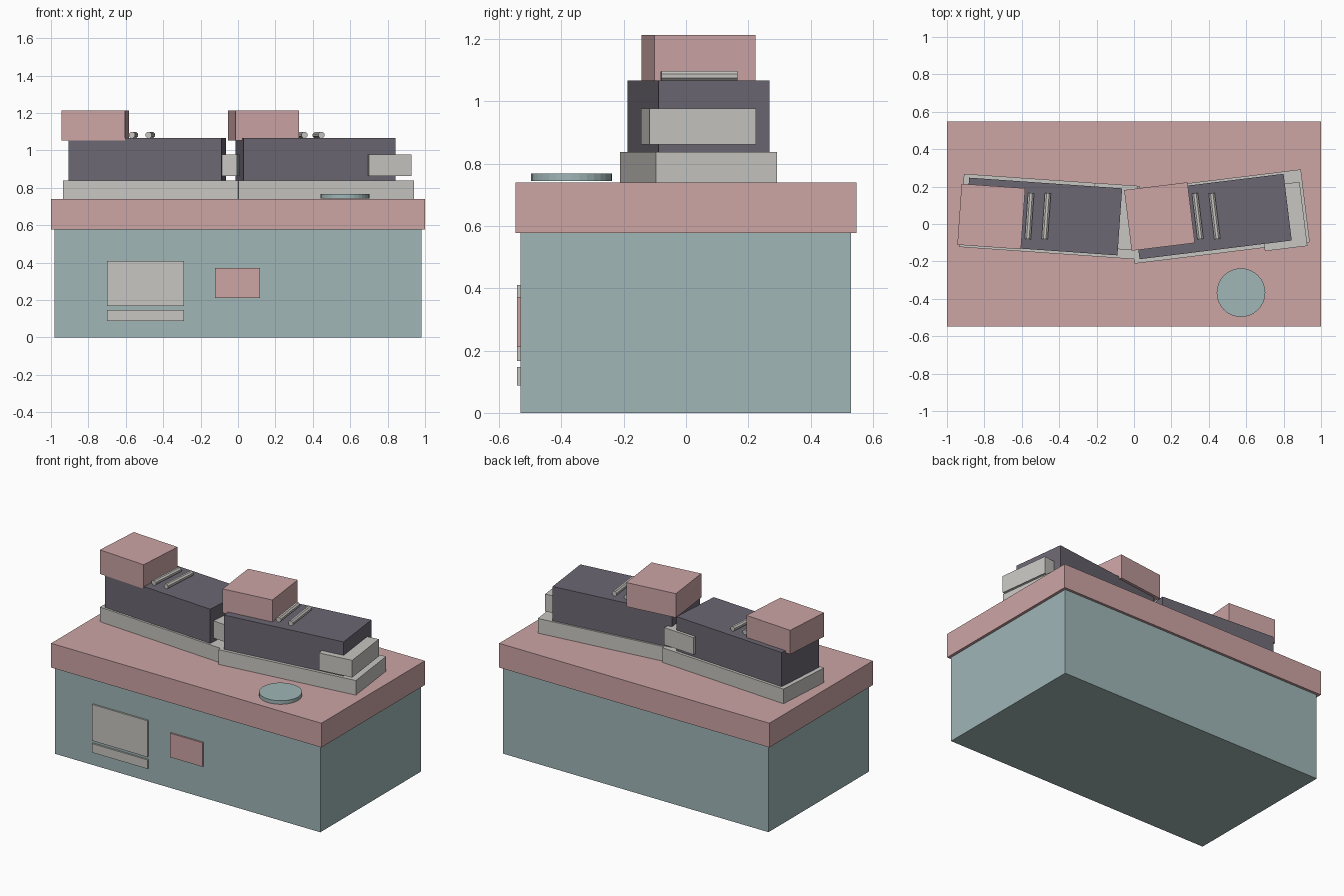
import bpy
import math

if "Cube" in bpy.data.objects:
    bpy.data.objects.remove(bpy.data.objects["Cube"])


def material(name, rgb):
    m = bpy.data.materials.new(name)
    m.diffuse_color = (*[((c + 0.055) / 1.055) ** 2.4 for c in rgb], 1)
    m.use_nodes = True
    m.node_tree.nodes["Principled BSDF"].inputs["Base Color"].default_value = m.diffuse_color
    return m


PINK = material("dusty pink", (0.805, 0.645, 0.648))
TEAL = material("pale teal", (0.625, 0.712, 0.715))
DARK = material("slate purple", (0.425, 0.405, 0.45))
GREY = material("warm light grey", (0.78, 0.775, 0.755))


def box(name, mat, cx, cy, w, d, z0, z1, turn=0):
    """Box given by plan centre, plan size, height range and turn in degrees."""
    bpy.ops.mesh.primitive_cube_add(size=1, location=(cx, cy, (z0 + z1) / 2))
    ob = bpy.context.object
    ob.name = name
    ob.scale = (w, d, z1 - z0)
    ob.rotation_euler.z = math.radians(turn)
    ob.data.materials.append(mat)
    return ob


def cylinder(name, mat, loc, radius, length, sides, rot=(0, 0, 0)):
    bpy.ops.mesh.primitive_cylinder_add(vertices=sides, radius=radius, depth=length,
                                        location=loc, rotation=rot)
    ob = bpy.context.object
    ob.name = name
    ob.data.materials.append(mat)
    return ob


# Cabinet and worktop
box("cabinet", TEAL, 0, -0.001, 1.964, 1.062, 0, 0.578)
box("worktop", PINK, 0, 0, 2.0, 1.094, 0.578, 0.74)

# Front panels
for name, mat, x0, x1, z0, z1 in (
        ("large_panel", GREY, -0.70, -0.29, 0.167, 0.41),
        ("lower_panel", GREY, -0.70, -0.29, 0.088, 0.148),
        ("small_panel", PINK, -0.123, 0.118, 0.211, 0.372)):
    box(name, mat, (x0 + x1) / 2, -0.535, x1 - x0, 0.016, z0, z1)

# Round coaster on the worktop
cylinder("coaster", TEAL, (0.572, -0.367, 0.756), 0.13, 0.024, 32)

# Two machines, each turned slightly on the worktop
for side, x, turn in (("left", -0.452, -4), ("right", 0.4475, 7)):
    y = 0.04
    box(side + "_tray", GREY, x, y, 0.944, 0.392, 0.74, 0.838, turn)
    box(side + "_body", DARK, x - 0.033, y, 0.82, 0.359, 0.838, 1.067, turn)
    box(side + "_head", PINK, x - 0.311, y, 0.341, 0.327, 1.053, 1.214, turn)
    box(side + "_end_block", GREY, x + 0.345, y, 0.229, 0.345, 0.862, 0.977, turn)
    # Bars lying across the body
    for i, dx in enumerate((-0.107, -0.017)):
        cylinder(f"{side}_bar_{i + 1}", GREY, (x + dx, y + 0.002, 1.082), 0.0175, 0.246, 8,
                 (math.pi / 2, math.pi / 8, math.radians(turn)))
